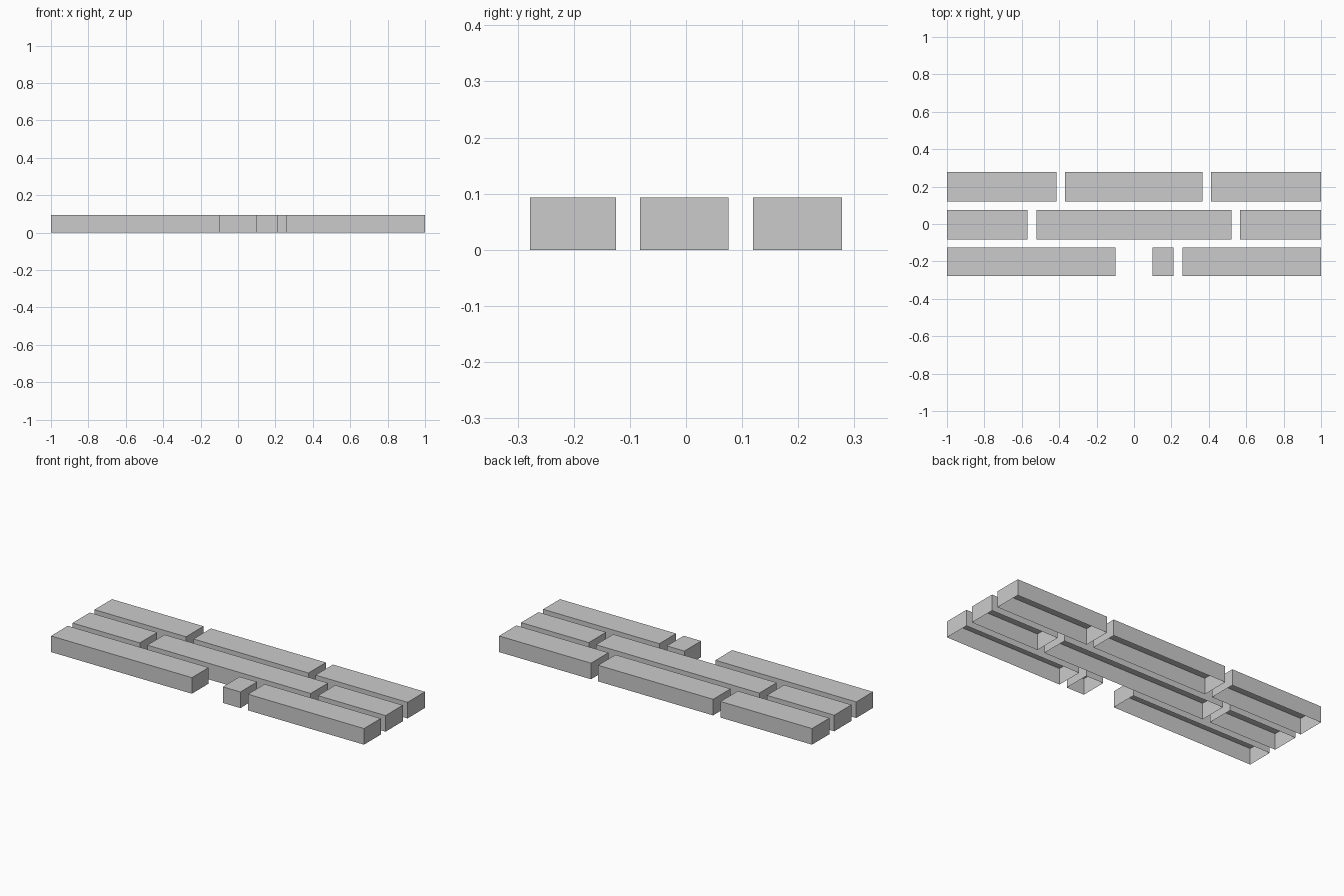
import bpy
import bmesh
from mathutils import Matrix

default = bpy.data.objects.get("Cube")
if default:
    bpy.data.objects.remove(default, do_unlink=True)

HEIGHT = 0.093

stone = bpy.data.materials.new("grey stone")
stone.use_nodes = True
grey = (0.6, 0.6, 0.6, 1)
stone.diffuse_color = grey
stone.node_tree.nodes["Principled BSDF"].inputs["Base Color"].default_value = grey


def brick(name, x0, x1, y0, y1):
    """Brick shell with an open underside."""
    bm = bmesh.new()
    place = Matrix.Translation(((x0 + x1) / 2, (y0 + y1) / 2, HEIGHT / 2))
    size = Matrix.Diagonal((x1 - x0, y1 - y0, HEIGHT, 1))
    bmesh.ops.create_cube(bm, size=1, matrix=place @ size)
    bm.normal_update()
    bottom = [f for f in bm.faces if f.normal.z < -0.5]
    bmesh.ops.delete(bm, geom=bottom, context='FACES_ONLY')
    mesh = bpy.data.meshes.new(name)
    bm.to_mesh(mesh)
    bm.free()
    mesh.materials.append(stone)
    obj = bpy.data.objects.new(name, mesh)
    bpy.context.collection.objects.link(obj)


# Three courses: depth range, then the x range of each brick
courses = {
    "front": ((-0.278, -0.125), [(-1, -0.1), (0.098, 0.21), (0.258, 1)]),
    "middle": ((-0.082, 0.076), [(-1, -0.57), (-0.522, 0.522), (0.568, 1)]),
    "back": ((0.119, 0.278), [(-1, -0.415), (-0.368, 0.367), (0.412, 1)]),
}
for course, (depth, spans) in courses.items():
    for side, span in zip(("right", "centre", "left"), spans):
        brick(f"{course}_brick_{side}", *span, *depth)
